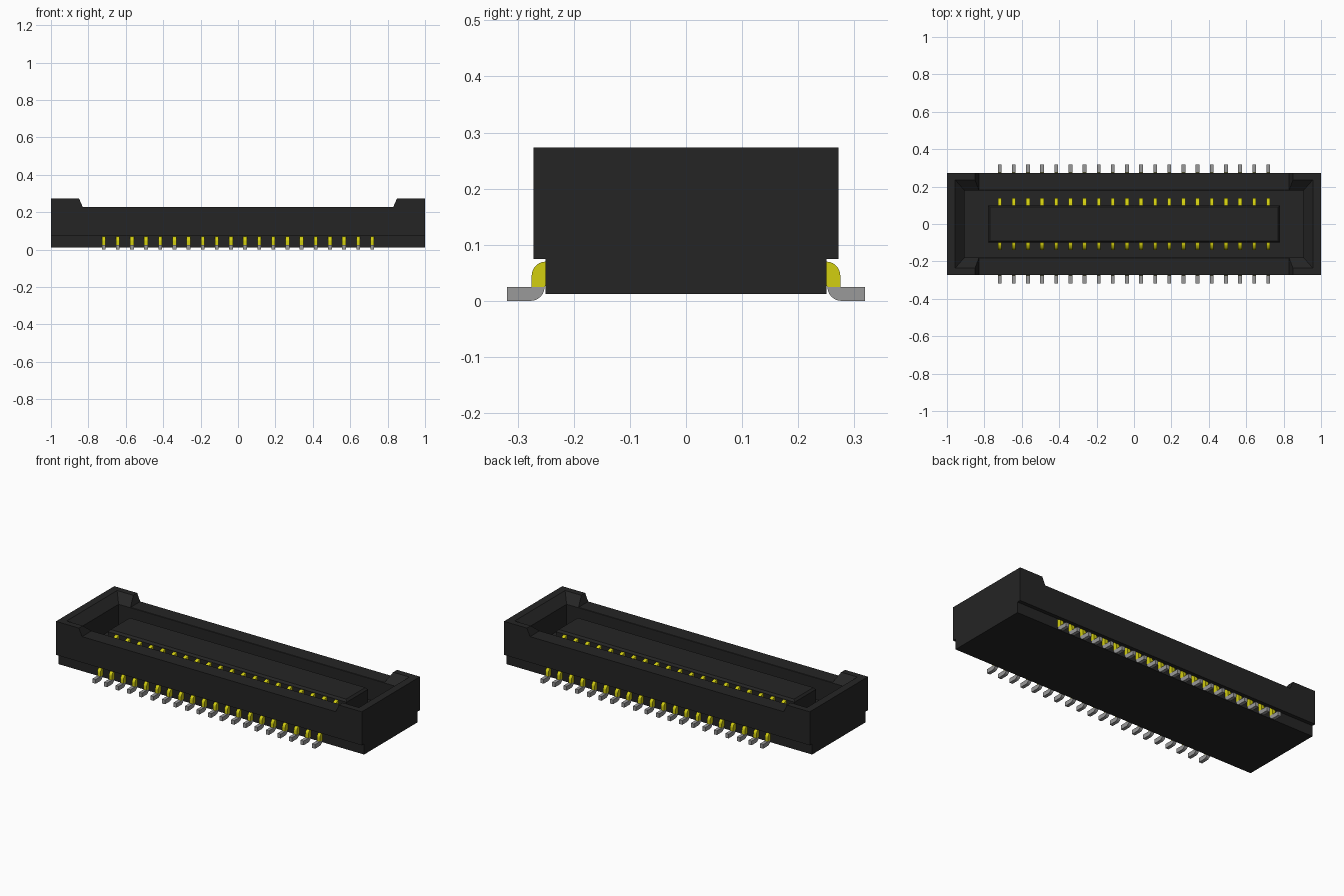
import bpy
import bmesh
from math import sin, cos, pi

cube = bpy.data.objects.get("Cube")
if cube:
    bpy.data.objects.remove(cube, do_unlink=True)


def material(name, rgb):
    m = bpy.data.materials.new(name)
    m.use_nodes = True
    m.diffuse_color = (*rgb, 1)
    m.node_tree.nodes["Principled BSDF"].inputs["Base Color"].default_value = (*rgb, 1)
    return m


black = material("black plastic", (0.018, 0.018, 0.018))
gold = material("yellow metal", (0.65, 0.62, 0.005))
grey = material("grey metal", (0.32, 0.32, 0.32))


def loft(name, rings, mat):
    """Bridge matching closed rings of points and cap both ends."""
    bm = bmesh.new()
    loops = [[bm.verts.new(p) for p in ring] for ring in rings]
    n = len(loops[0])
    for a, b in zip(loops, loops[1:]):
        for i in range(n):
            j = (i + 1) % n
            bm.faces.new((a[i], a[j], b[j], b[i]))
    bm.faces.new(loops[0][::-1])
    bm.faces.new(loops[-1])
    bmesh.ops.recalc_face_normals(bm, faces=bm.faces)
    mesh = bpy.data.meshes.new(name)
    bm.to_mesh(mesh)
    bm.free()
    mesh.materials.append(mat)
    ob = bpy.data.objects.new(name, mesh)
    bpy.context.collection.objects.link(ob)
    return ob


def stack(name, levels, mat):
    """Centred rectangles (half x, half y, z) joined upward."""
    return loft(name, [[(-x, -y, z), (x, -y, z), (x, y, z), (-x, y, z)]
                       for x, y, z in levels], mat)


def arc(cy, cz, r, a0, a1, steps=6):
    angles = [a0 + (a1 - a0) * i / steps for i in range(steps + 1)]
    return [(cy + r * cos(a), cz + r * sin(a)) for a in angles]


# Housing: raised ends, low side walls
half = [(1, 0.075), (1, 0.273), (0.85, 0.273), (0.83, 0.228)]
outline = half + [(-x, z) for x, z in reversed(half)]
housing = loft("housing", [[(x, y, z) for x, z in outline] for y in (-0.272, 0.272)], black)

# Socket opening with sloped lead-in at the ends
cutter = stack("socket_cutter", [(0.907, 0.18, 0.1), (0.907, 0.18, 0.226),
                                 (0.984, 0.268, 0.3)], black)
cutter.hide_render = True
cut = housing.modifiers.new("socket", "BOOLEAN")
cut.operation = "DIFFERENCE"
cut.solver = "EXACT"
cut.object = cutter
bpy.context.view_layer.objects.active = housing
bpy.ops.object.modifier_apply(modifier=cut.name)
bpy.data.objects.remove(cutter, do_unlink=True)

# Narrower base and central tongue
stack("base", [(1, 0.25, 0.012), (1, 0.25, 0.076)], black)
stack("tongue", [(0.78, 0.1, 0.09), (0.78, 0.1, 0.205), (0.77, 0.09, 0.217)], black)

# Pin profiles in y, z
contact = [(0.09, 0.09), (0.139, 0.09)] + arc(0.102, 0.165, 0.037, 0, pi / 2) + [(0.09, 0.202)]
shoulder = [(0.24, 0.07)] + arc(0.25, 0.045, 0.025, pi / 2, 0) + [(0.275, 0.025), (0.252, 0.025), (0.24, 0.045)]
foot = [(0.252, 0.025)] + arc(0.277, 0.025, 0.025, pi, 1.5 * pi) + [
    (0.319, 0), (0.319, 0.025), (0.275, 0.025)]

# Two rows of twenty pins
COUNT, SPAN, HALF_WIDTH = 20, 0.718, 0.01
for side, row in ((-1, "front"), (1, "back")):
    for i in range(COUNT):
        x = -SPAN + 2 * SPAN * i / (COUNT - 1)
        for part, profile, mat in (("contact", contact, gold),
                                   ("shoulder", shoulder, gold),
                                   ("foot", foot, grey)):
            loft(f"{row}_{part}_{i + 1}",
                 [[(x + dx, side * y, z) for y, z in profile]
                  for dx in (-HALF_WIDTH, HALF_WIDTH)], mat)
